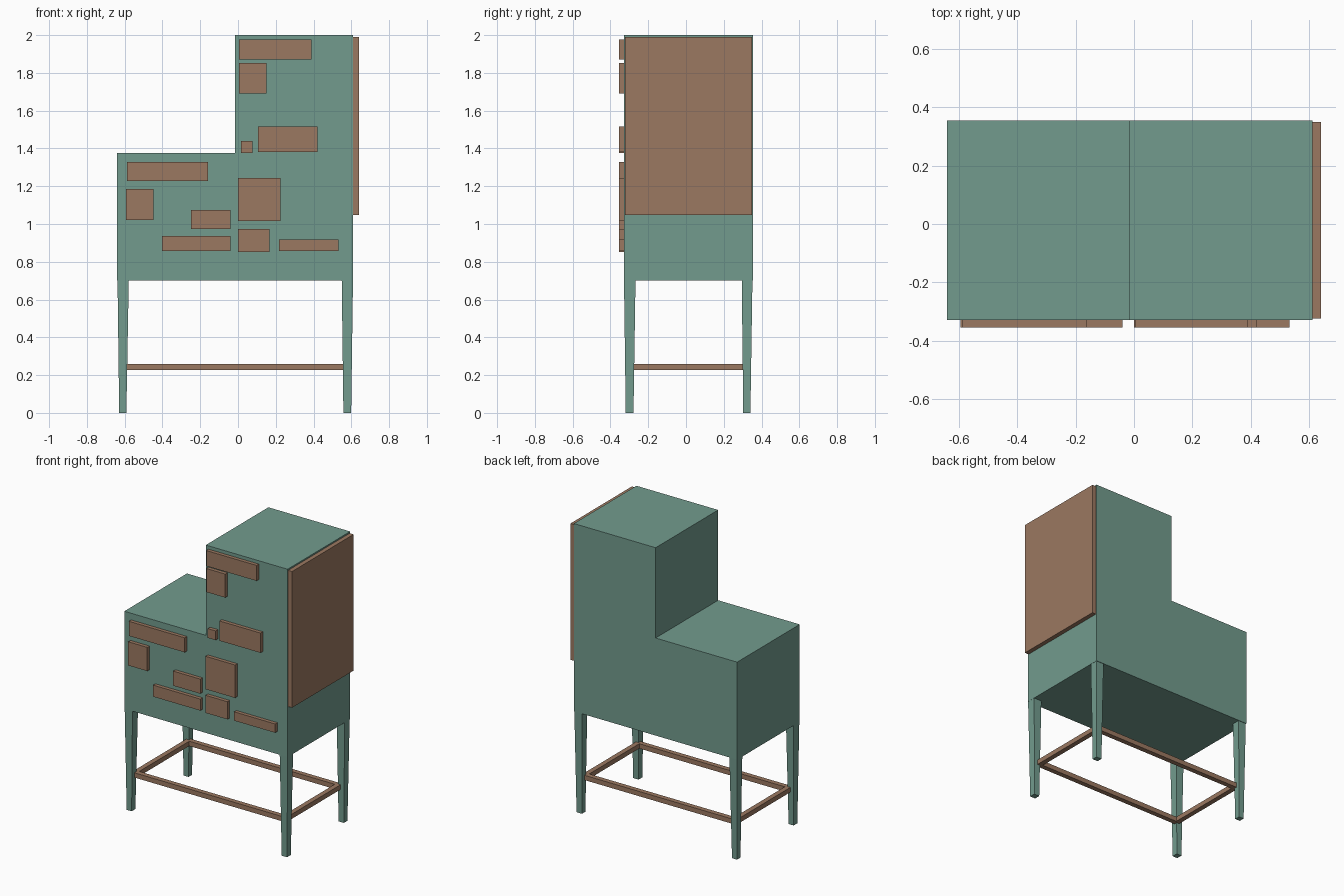
import bpy, bmesh

if "Cube" in bpy.data.objects:
    bpy.data.objects.remove(bpy.data.objects["Cube"])


def material(name, rgb):
    m = bpy.data.materials.new(name)
    m.diffuse_color = (*rgb, 1)
    m.use_nodes = True
    m.node_tree.nodes["Principled BSDF"].inputs["Base Color"].default_value = m.diffuse_color
    return m


GREEN = material("painted_green", (0.17, 0.33, 0.27))
BROWN = material("brown_wood", (0.33, 0.19, 0.12))


def finish(name, bm, mat):
    bmesh.ops.recalc_face_normals(bm, faces=bm.faces)
    me = bpy.data.meshes.new(name)
    bm.to_mesh(me)
    bm.free()
    me.materials.append(mat)
    ob = bpy.data.objects.new(name, me)
    bpy.context.collection.objects.link(ob)
    return ob


def loft(name, low, high, z0, z1, mat):
    """Four-sided block between two rectangles (x0, x1, y0, y1)."""
    bm = bmesh.new()
    rings = []
    for (x0, x1, y0, y1), z in ((low, z0), (high, z1)):
        rings.append([bm.verts.new((x, y, z)) for x, y in
                      ((x0, y0), (x1, y0), (x1, y1), (x0, y1))])
    a, b = rings
    bm.faces.new(a)
    bm.faces.new(b)
    for i in range(4):
        j = (i + 1) % 4
        bm.faces.new((a[i], a[j], b[j], b[i]))
    return finish(name, bm, mat)


def box(name, x0, x1, y0, y1, z0, z1, mat):
    r = (x0, x1, y0, y1)
    return loft(name, r, r, z0, z1, mat)


FRONT, BACK = -0.329, 0.355

# Stepped cabinet body: L-shaped profile extruded front to back
bm = bmesh.new()
profile = [(-0.64, 0.7), (0.61, 0.7), (0.61, 2.0),
           (-0.016, 2.0), (-0.016, 1.375), (-0.64, 1.375)]
face = bm.faces.new([bm.verts.new((x, FRONT, z)) for x, z in profile])
ext = bmesh.ops.extrude_face_region(bm, geom=[face])
bmesh.ops.translate(bm, vec=(0, BACK - FRONT, 0),
                    verts=[v for v in ext["geom"] if isinstance(v, bmesh.types.BMVert)])
finish("cabinet_body", bm, GREEN)

# Drawer fronts: x0, x1, z0, z1
drawers = [
    (0.005, 0.39, 1.87, 1.977), (0.005, 0.15, 1.69, 1.853),
    (0.106, 0.42, 1.38, 1.517), (0.016, 0.077, 1.376, 1.44),
    (0.0, 0.225, 1.016, 1.244), (0.0, 0.167, 0.852, 0.974),
    (0.218, 0.532, 0.857, 0.918), (-0.588, -0.16, 1.228, 1.329),
    (-0.593, -0.447, 1.022, 1.186), (-0.249, -0.04, 0.974, 1.075),
    (-0.402, -0.04, 0.857, 0.937)]
for i, (x0, x1, z0, z1) in enumerate(drawers):
    box(f"drawer_front_{i + 1}", x0, x1, -0.354, FRONT, z0, z1, BROWN)

# Side door on the tall section
box("side_door", 0.61, 0.64, -0.323, 0.349, 1.047, 1.99, BROWN)

# Tapered legs: narrow foot range and wide top range on each axis
leg_x = {"left": ((-0.629, -0.591), (-0.638, -0.578)),
         "right": ((0.558, 0.599), (0.549, 0.609))}
leg_y = {"front": ((-0.319, -0.278), (-0.3285, -0.267)),
         "back": ((0.303, 0.341), (0.295, 0.352))}
for sx, (xl, xh) in leg_x.items():
    for sy, (yl, yh) in leg_y.items():
        loft(f"{sy}_{sx}_leg", xl + yl, xh + yh, 0, 0.72, GREEN)

# Stretcher frame joining the inner leg corners
X0, X1, Y0, Y1, W = -0.607, 0.575, -0.296, 0.319, 0.034
Z0, Z1 = 0.226, 0.259
box("front_stretcher", X0, X1, Y0, Y0 + W, Z0, Z1, BROWN)
box("back_stretcher", X0, X1, Y1 - W, Y1, Z0, Z1, BROWN)
box("left_stretcher", X0, X0 + W, Y0 + W, Y1 - W, Z0, Z1, BROWN)
box("right_stretcher", X1 - W, X1, Y0 + W, Y1 - W, Z0, Z1, BROWN)
